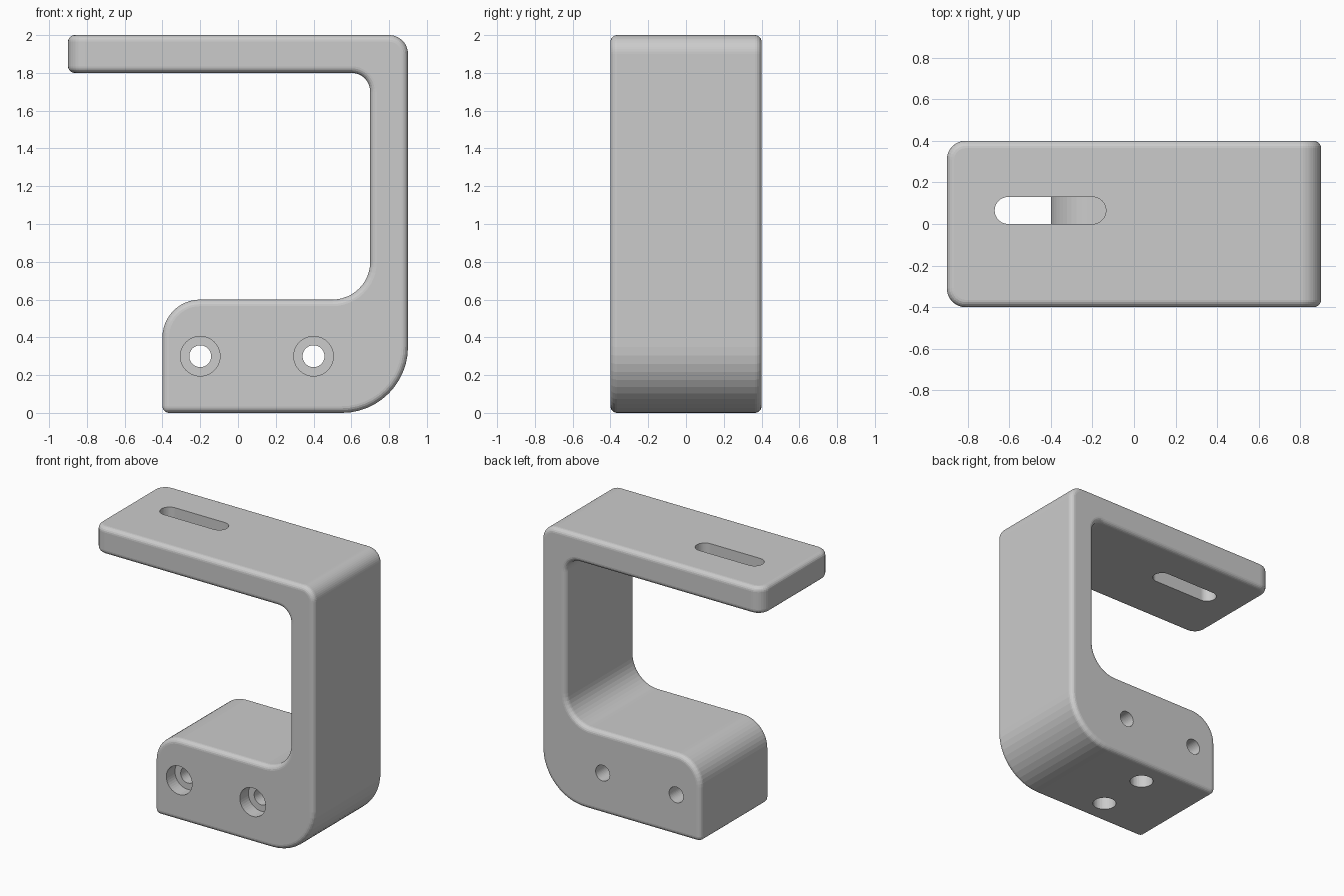
import bpy, bmesh, math
from mathutils import Vector

cube = bpy.data.objects.get("Cube")
if cube:
    bpy.data.objects.remove(cube, do_unlink=True)

grey = bpy.data.materials.new("light_grey")
grey.use_nodes = True
grey.diffuse_color = (0.6, 0.6, 0.6, 1)
grey.node_tree.nodes["Principled BSDF"].inputs["Base Color"].default_value = (0.6, 0.6, 0.6, 1)

HALF_DEPTH = 0.4


def make_object(name, bm):
    bmesh.ops.recalc_face_normals(bm, faces=bm.faces)
    mesh = bpy.data.meshes.new(name)
    bm.to_mesh(mesh)
    bm.free()
    mesh.materials.append(grey)
    obj = bpy.data.objects.new(name, mesh)
    bpy.context.collection.objects.link(obj)
    return obj


def rounded_outline(corners, steps=12):
    """Replace each (x, z, radius) corner by a tangent arc."""
    points = []
    for i, (x, z, r) in enumerate(corners):
        p = Vector((x, z))
        if r == 0:
            points.append(p)
            continue
        a = (Vector(corners[i - 1][:2]) - p).normalized()
        b = (Vector(corners[(i + 1) % len(corners)][:2]) - p).normalized()
        centre = p + (a + b) * r
        for k in range(steps + 1):
            t = k / steps * math.pi / 2
            points.append(centre - b * r * math.cos(t) - a * r * math.sin(t))
    return points


def prism(points, place, direction):
    """Extrude a 2D outline, placed by a function, along a vector."""
    bm = bmesh.new()
    face = bm.faces.new([bm.verts.new(place(p)) for p in points])
    ext = bmesh.ops.extrude_face_region(bm, geom=[face])
    verts = [g for g in ext["geom"] if isinstance(g, bmesh.types.BMVert)]
    bmesh.ops.translate(bm, verts=verts, vec=direction)
    bmesh.ops.recalc_face_normals(bm, faces=bm.faces)
    return bm


def circle(x, y, r, n=40):
    return [Vector((x + r * math.cos(math.tau * i / n), y + r * math.sin(math.tau * i / n)))
            for i in range(n)]


def cut(target, bm):
    cutter = make_object("cutter", bm)
    cutter.hide_render = True
    mod = target.modifiers.new("cut", "BOOLEAN")
    mod.operation = "DIFFERENCE"
    mod.solver = "EXACT"
    mod.object = cutter
    bpy.context.view_layer.objects.active = target
    bpy.ops.object.modifier_apply(modifier=mod.name)
    bpy.data.objects.remove(cutter, do_unlink=True)


# Hook-shaped body: top arm, upright wall and mounting block
outline = rounded_outline([
    (-0.9, 2, 0), (-0.9, 1.8, 0), (0.7, 1.8, 0.1), (0.7, 0.6, 0.2),
    (-0.4, 0.6, 0.2), (-0.4, 0, 0), (0.9, 0, 0.35), (0.9, 2, 0.1)])
body = prism(outline, lambda p: (p.x, -HALF_DEPTH, p.y), (0, 2 * HALF_DEPTH, 0))

# Round the plan corners at the free end of the arm
tip = [e for e in body.edges if all(v.co.x < -0.89 for v in e.verts)
       and abs(e.verts[0].co.z - e.verts[1].co.z) > 0.1]
bmesh.ops.bevel(body, geom=tip, offset=0.09, segments=8, profile=0.5, affect="EDGES")

# Soften all remaining sharp edges
sharp = [e for e in body.edges if e.calc_face_angle(0) > math.radians(60)]
bmesh.ops.bevel(body, geom=sharp, offset=0.035, segments=5, profile=0.5, affect="EDGES")
bracket = make_object("bracket", body)

# Slot through the arm
slot = rounded_outline([(-0.67, 0, 0.065), (-0.135, 0, 0.065),
                        (-0.135, 0.13, 0.065), (-0.67, 0.13, 0.065)])
# Merge the points where neighbouring end arcs meet
slot = [p for i, p in enumerate(slot) if (p - slot[i - 1]).length > 1e-4]
cut(bracket, prism(slot, lambda p: (p.x, p.y, 1.7), (0, 0, 0.4)))

# Counterbored screw holes from front to back
for x in (-0.2, 0.4):
    for radius, start, length in ((0.058, -0.5, 1), (0.105, -0.5, 0.2)):
        cut(bracket, prism(circle(x, 0.3, radius),
                           lambda p: (p.x, start, p.y), (0, length, 0)))

# Blind holes in the underside
for y in (-0.2, 0.2):
    cut(bracket, prism(circle(0.1, y, 0.08), lambda p: (p.x, p.y, -0.1), (0, 0, 0.5)))
